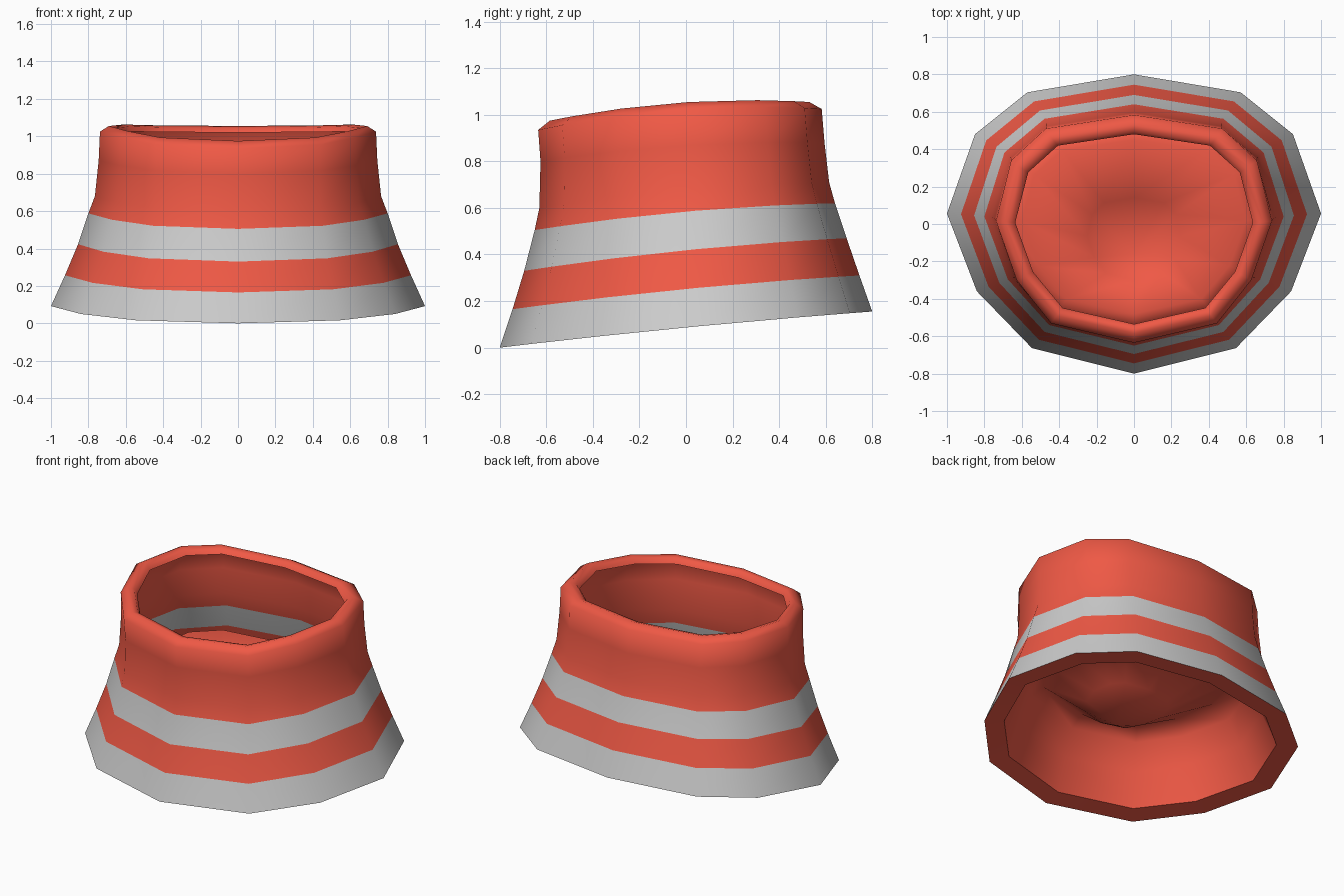
import bpy, bmesh

if "Cube" in bpy.data.objects:
    bpy.data.objects.remove(bpy.data.objects["Cube"])

# Twelve-sided plan: half outline from front to back, normalised, at bottom and top
PLAN_X0 = [0, .545, .84, 1, .85, .57, 0]
PLAN_X1 = [0, .60, .85, 1, .89, .64, 0]
PLAN_Y = [-1, -.83, -.45, .07, .60, .88, 1]


def material(name, color):
    m = bpy.data.materials.new(name)
    m.diffuse_color = (*color, 1)
    m.use_nodes = True
    m.node_tree.nodes["Principled BSDF"].inputs["Base Color"].default_value = m.diffuse_color
    return m


RED = material("red", (.87, .10, .06))
GREY = material("grey", (.52, .52, .52))


def ring(half_x, y_front, y_back, z_front, z_side, z_back, blend):
    mid, half = (y_front + y_back) / 2, (y_back - y_front) / 2
    pts = []
    for a, b, t in zip(PLAN_X0, PLAN_X1, PLAN_Y):
        s = .07  # quadratic tilt through the front, side and back heights
        z = (z_front * (t - s) * (t - 1) / ((-1 - s) * -2)
             + z_side * (t + 1) * (t - 1) / ((s + 1) * (s - 1))
             + z_back * (t + 1) * (t - s) / (2 * (1 - s)))
        pts.append(((a + (b - a) * blend) * half_x, mid + t * half, z))
    return pts + [(-x, y, z) for x, y, z in pts[5:0:-1]]


def loft(name, levels, grey_bands=(), tip=None, angle=0.75):
    bm = bmesh.new()
    rings = [[bm.verts.new(p) for p in ring(*lv)] for lv in levels]
    for k, (r, q) in enumerate(zip(rings, rings[1:])):
        for i in range(12):
            j = (i + 1) % 12
            f = bm.faces.new((r[i], r[j], q[j], q[i]))
            f.material_index = int(k in grey_bands)
    if tip:
        v = bm.verts.new(tip)
        for i in range(12):
            bm.faces.new((rings[-1][i], rings[-1][(i + 1) % 12], v))
    me = bpy.data.meshes.new(name)
    bm.to_mesh(me)
    bm.free()
    me.materials.append(RED)
    me.materials.append(GREY)
    ob = bpy.data.objects.new(name, me)
    bpy.context.collection.objects.link(ob)
    bpy.ops.object.select_all(action='DESELECT')
    ob.select_set(True)
    bpy.context.view_layer.objects.active = ob
    bpy.ops.object.shade_smooth_by_angle(angle=angle)
    return ob


# Flared outer wall with stripes, rolled over into the collar rim
loft("striped_collar", [
    (1.00, -.80, .80, .00, .092, .155, 0),
    (.925, -.745, .745, .165, .257, .31, .1),
    (.855, -.695, .69, .33, .423, .47, .25),
    (.80, -.65, .64, .505, .588, .62, .4),
    (.765, -.63, .615, .60, .68, .71, .6),
    (.745, -.625, .595, .80, .87, .88, .8),
    (.738, -.635, .583, .935, 1.025, 1.025, 1),
    (.69, -.585, .53, .975, 1.055, 1.055, 1),
    (.655, -.55, .495, .97, 1.045, 1.045, 1),
    (.635, -.535, .48, .935, 1.015, 1.02, 1),
], grey_bands=(0, 2), angle=1.2)

# Flat underside of the hem
loft("hem_underside", [
    (1.00, -.80, .80, .00, .092, .155, 0),
    (.87, -.69, .69, .025, .10, .15, 0),
])

# Inner lining closing into a floor that dips to a point
loft("inner_lining", [
    (.87, -.69, .69, .025, .10, .15, 0),
    (.78, -.625, .605, .23, .31, .36, .3),
    (.70, -.56, .535, .40, .46, .50, .6),
    (.60, -.48, .45, .46, .53, .55, 1),
    (.25, -.30, .14, .32, .34, .35, 1),
], tip=(0, -.16, .24), angle=1.5)
